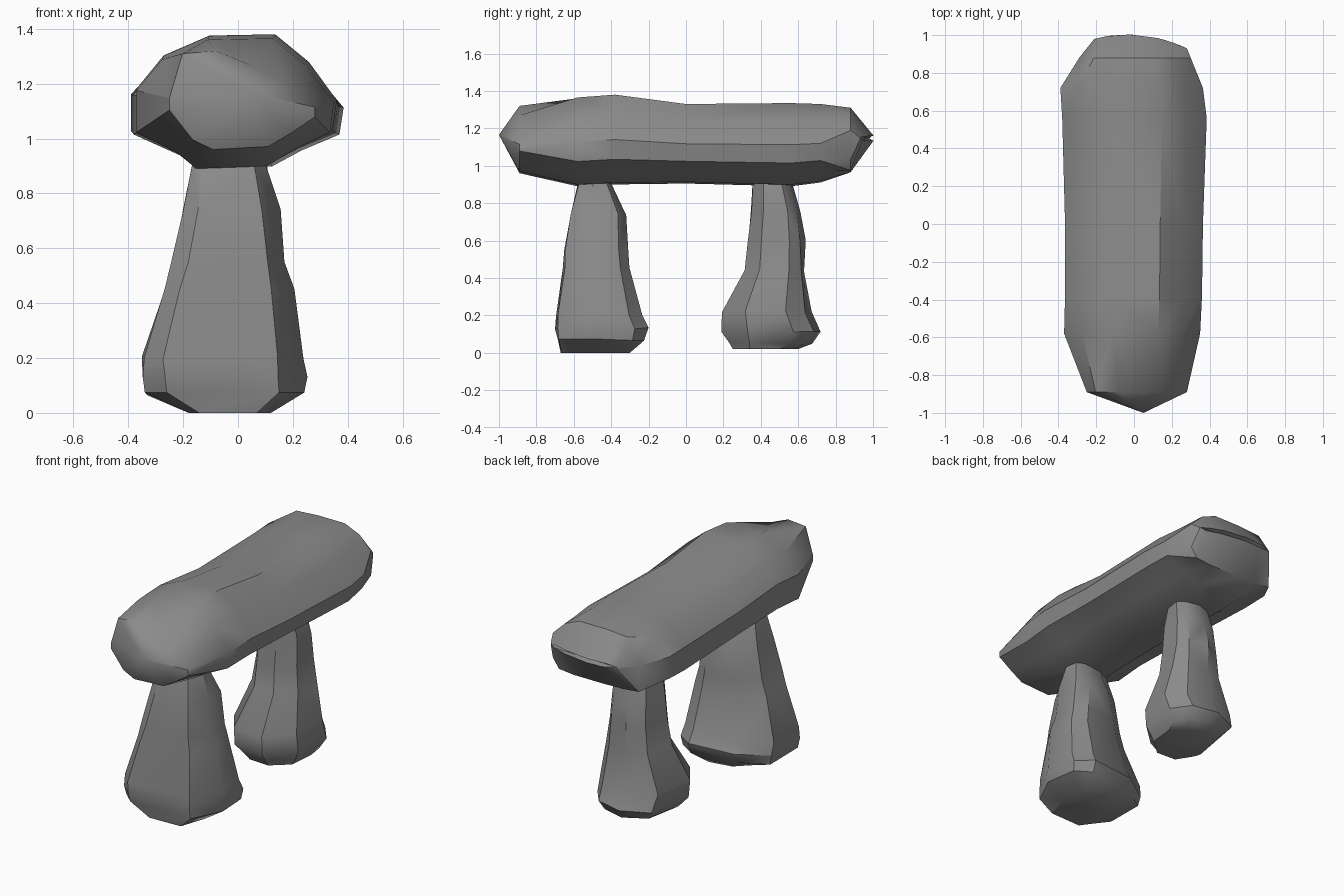
import bpy, bmesh, math, random
from mathutils import Vector

if "Cube" in bpy.data.objects:
    bpy.data.objects.remove(bpy.data.objects["Cube"], do_unlink=True)
rng = random.Random(4)

stone = bpy.data.materials.new("grey_stone")
stone.use_nodes = True
GREY = (0.26, 0.26, 0.26, 1)
stone.diffuse_color = GREY
stone.node_tree.nodes["Principled BSDF"].inputs["Base Color"].default_value = GREY


def lerp(a, b, t):
    return a + (b - a) * t


def loft(name, rings, tip=None, rough=0.0):
    """Skin a stack of equal point rings; start with a tip if given, else caps."""
    bm = bmesh.new()
    jitter = lambda: Vector(rng.uniform(-rough, rough) for _ in range(3))
    last = len(rings) - 1
    rows = [[bm.verts.new(Vector(p) + (jitter() if 0 < i < last else Vector()))
             for p in ring] for i, ring in enumerate(rings)]
    n = len(rows[0])
    for a, b in zip(rows, rows[1:]):
        for i in range(n):
            j = (i + 1) % n
            bm.faces.new((a[i], a[j], b[j], b[i]))
    bm.faces.new(rows[-1])
    if tip is None:
        bm.faces.new(rows[0])
    else:
        v = bm.verts.new(tip)
        for i in range(n):
            bm.faces.new((rows[0][i], rows[0][(i + 1) % n], v))
    bmesh.ops.triangulate(bm, faces=bm.faces)
    bmesh.ops.recalc_face_normals(bm, faces=bm.faces)
    mesh = bpy.data.meshes.new(name)
    bm.to_mesh(mesh)
    bm.free()
    mesh.materials.append(stone)
    obj = bpy.data.objects.new(name, mesh)
    bpy.context.collection.objects.link(obj)
    bpy.ops.object.select_all(action='DESELECT')
    obj.select_set(True)
    bpy.context.view_layer.objects.active = obj
    bpy.ops.object.shade_smooth_by_angle(angle=math.radians(36))


# Capstone: cross-sections for the body, the lopsided front and the blunt back
body = [(0, .28), (0, .6), (.13, .84), (.36, .99), (.69, 1), (.86, .79),
        (1, .5), (.98, .28), (.8, .15), (.66, .02), (.3, 0), (.22, .11)]
front = [(0, .4), (0, .52), (.09, .97), (.32, 1), (.55, .86), (.78, .68),
         (1, .43), (1, .33), (.84, .17), (.68, .03), (.3, 0), (.16, .1)]
back = [(0, .04), (0, .5), (.13, .97), (.38, 1), (.69, 1), (.86, .88),
        (1, .65), (1, .2), (.93, .03), (.75, 0), (.4, 0), (.18, .01)]
# section, y, left x, right x, bottom z, top z
stations = [(front, -.89, -.25, .28, .96, 1.32), (body, -.58, -.37, .35, .89, 1.365),
            (body, -.38, -.365, .36, .90, 1.38), (body, 0, -.365, .365, .905, 1.33),
            (body, .56, -.38, .385, .89, 1.335), (body, .72, -.39, .365, .91, 1.33),
            (back, .88, -.29, .30, .965, 1.31)]
slab = [[(lerp(l, r, u), y, lerp(b, t, v)) for u, v in section]
        for section, y, l, r, b, t in stations]
# Rear rim: the section squashed into a curved, nearly sharp edge
slab.append([(lerp(-.21, .28, u), .98 + .13 * u - .18 * u * u, lerp(1.135, 1.16, v))
             for u, v in back])
loft("capstone", slab, tip=(.05, -1, 1.165))

# Uprights: one plan outline stretched at levels up z
# z, x min, x max, y min, y max
front_levels = [(0, -.18, .12, -.67, -.3), (.07, -.335, .245, -.685, -.22),
                (.13, -.345, .25, -.70, -.2), (.2, -.345, .24, -.69, -.23),
                (.45, -.27, .20, -.66, -.3), (.55, -.24, .175, -.65, -.31),
                (.74, -.195, .15, -.62, -.32), (.9, -.165, .1, -.58, -.39),
                (.95, -.15, .09, -.56, -.41)]
back_levels = [(.02, -.16, .15, .25, .6), (.05, -.2, .17, .235, .67),
               (.11, -.26, .21, .195, .715), (.22, -.27, .21, .195, .67),
               (.44, -.19, .16, .315, .635), (.6, -.17, .14, .33, .635),
               (.76, -.15, .13, .345, .615), (.9, -.13, .105, .355, .57),
               (.95, -.12, .09, .37, .56)]
front_plan = [(0, .15), (.13, 0), (.83, .02), (1, .42),
              (.96, .85), (.78, 1), (.3, .93), (0, .7)]
back_plan = [(0, .3), (.2, .02), (.62, 0), (.95, .25),
             (1, .72), (.82, .93), (.45, 1), (.1, .85)]

for name, levels, plan in (("front_upright", front_levels, front_plan),
                           ("back_upright", back_levels, back_plan)):
    rings = [[(lerp(x0, x1, u), lerp(y0, y1, v), z) for u, v in plan]
             for z, x0, x1, y0, y1 in levels]
    loft(name, rings, rough=.006)
